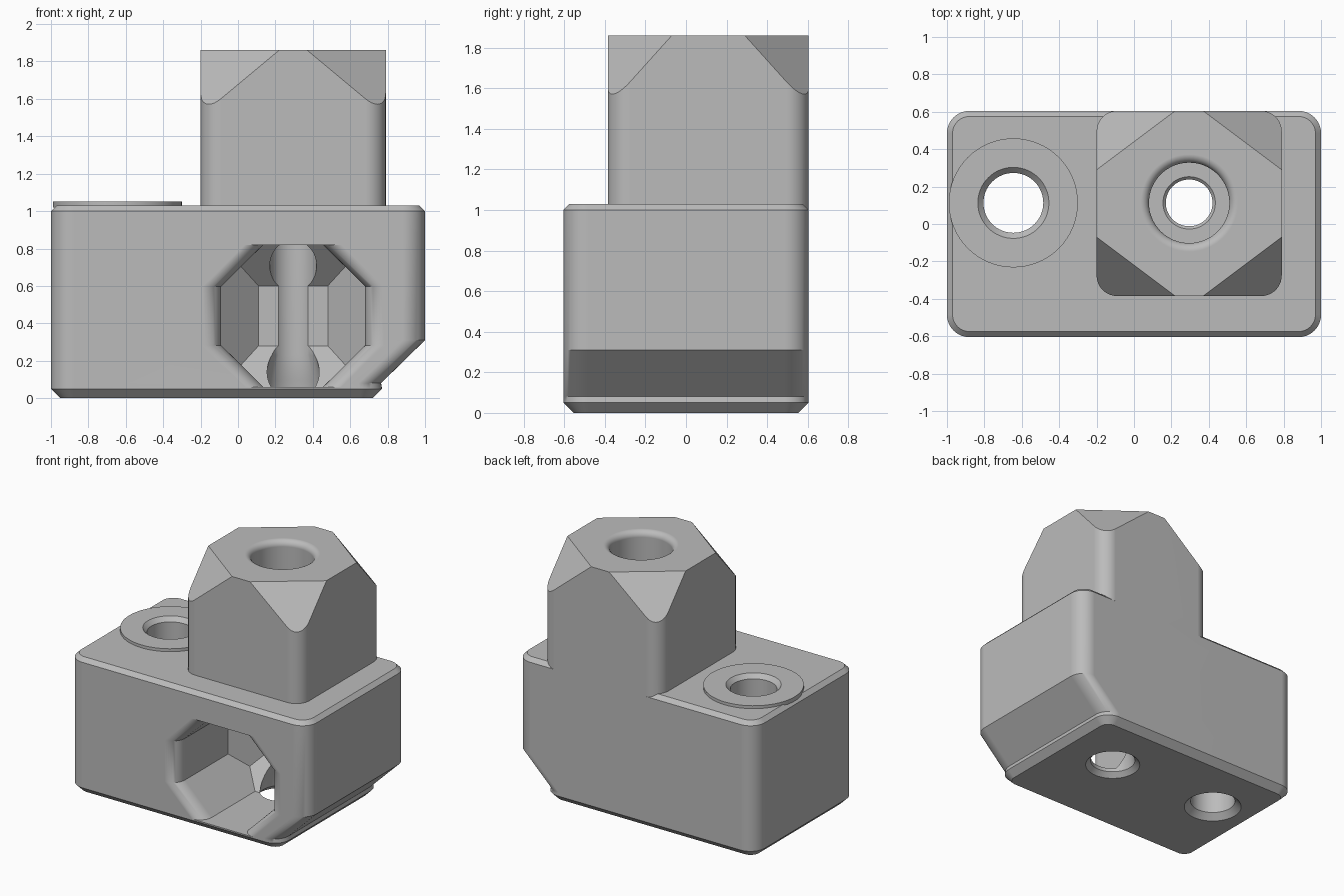
import bpy, bmesh, math
from mathutils import Vector

if "Cube" in bpy.data.objects:
    bpy.data.objects.remove(bpy.data.objects["Cube"])

grey = bpy.data.materials.new("light_grey")
grey.diffuse_color = (0.5, 0.5, 0.5, 1)
grey.use_nodes = True
grey.node_tree.nodes["Principled BSDF"].inputs["Base Color"].default_value = grey.diffuse_color


def loft(name, rings, cuts=()):
    """Skin closed rings, cap the ends, then slice off everything beyond each (point, normal) plane."""
    bm = bmesh.new()
    vs = [[bm.verts.new(p) for p in ring] for ring in rings]
    n = len(rings[0])
    for a, b in zip(vs, vs[1:]):
        for i in range(n):
            j = (i + 1) % n
            bm.faces.new((a[i], a[j], b[j], b[i]))
    bm.faces.new(vs[0])
    bm.faces.new(vs[-1])
    for co, no in cuts:
        geom = bm.verts[:] + bm.edges[:] + bm.faces[:]
        bmesh.ops.bisect_plane(bm, geom=geom, dist=1e-5, plane_co=co, plane_no=no, clear_outer=True)
        rim = [e for e in bm.edges if e.is_boundary]
        if rim:
            bmesh.ops.holes_fill(bm, edges=rim, sides=0)
    bmesh.ops.recalc_face_normals(bm, faces=bm.faces[:])
    me = bpy.data.meshes.new(name)
    bm.to_mesh(me)
    bm.free()
    me.materials.append(grey)
    ob = bpy.data.objects.new(name, me)
    bpy.context.collection.objects.link(ob)
    return ob


def rounded(z, x0, x1, y0, y1, r, n=10):
    ring = []
    corners = ((x1 - r, y1 - r), (x0 + r, y1 - r), (x0 + r, y0 + r), (x1 - r, y0 + r))
    for k, (cx, cy) in enumerate(corners):
        for i in range(n + 1):
            a = math.pi / 2 * (k + i / n)
            ring.append((cx + r * math.cos(a), cy + r * math.sin(a), z))
    return ring


def turned(name, cx, cy, profile, n=64):
    return loft(name, [[(cx + r * math.cos(2 * math.pi * i / n), cy + r * math.sin(2 * math.pi * i / n), z)
                        for i in range(n)] for r, z in profile])


def combine(target, other, op):
    m = target.modifiers.new(op, 'BOOLEAN')
    m.operation, m.object, m.solver = op, other, 'EXACT'
    bpy.context.view_layer.objects.active = target
    bpy.ops.object.modifier_apply(modifier=m.name)
    bpy.data.objects.remove(other)


# base block with chamfered rims and a sloped lower right end: (z, right x, inset)
Y = 0.605
base = loft("mount_block", [rounded(z, -1 + s, x, -Y + s, Y - s, 0.12 - s) for z, x, s in (
    (0, 0.72, 0.05), (0.05, 0.77, 0), (0.08, 0.765, 0), (0.31, 1, 0), (1.0, 1, 0), (1.03, 0.97, 0.03))])

# tower with four sliced top corners
X0, X1, Y0, TOP = -0.2, 0.79, -0.385, 1.86
cuts = []
for cx, sx in ((X0, -1), (X1, 1)):
    for cy, sy in ((Y0, -1), (Y, 1)):
        cuts.append((Vector((cx, cy, 1.51)), Vector((sx / 0.42, sy / 0.315, 1 / 0.35))))
tower = loft("tower", [rounded(z, X0, X1, Y0, Y, 0.11) for z in (0.9, TOP)], cuts)
combine(base, tower, 'UNION')

# raised ring round the left hole
HX, HY, BX = -0.645, 0.113, 0.295
combine(base, turned("washer", HX, HY, [(0.345, 1.02), (0.345, 1.052)]), 'UNION')

# octagonal front pocket: flared mouth, tapered back
CZ, AX, AZ, R = 0.44, 0.385, 0.38, 0.1
t = math.tan(math.pi / 8)
octagon = [(1, t), (t, 1), (-t, 1), (-1, t), (-1, -t), (-t, -1), (t, -1), (1, -t)]
steps = [(-0.75, R)]
for i in range(11):
    a = math.pi / 2 * i / 10
    steps.append((-Y + R * (1 - math.cos(a)), R * (1 - math.sin(a))))
steps.append((0.21, 0))
rings = [[(BX + AX * u + math.copysign(d, u), y, CZ + AZ * v) for u, v in octagon] for y, d in steps]
cuts = []
for s in (-1, 1):
    cuts.append((Vector((BX + s * AX, 0.01, CZ)), Vector((s, 1, 0))))
    cuts.append((Vector((BX, 0.01, CZ + s * AZ)), Vector((0, 0.22, s * 0.2))))
combine(base, loft("pocket", rings, cuts), 'DIFFERENCE')

# left through hole, countersunk at both ends
combine(base, turned("left_bore", HX, HY, [
    (0.205, -0.1), (0.205, 0), (0.16, 0.045), (0.16, 1.02), (0.19, 1.052), (0.19, 1.2)]), 'DIFFERENCE')

# stepped right bore with rounded mouth
profile = [(0.195, -0.1), (0.195, 0), (0.16, 0.035), (0.15, 0.1), (0.125, 0.23),
           (0.125, 0.985), (0.14, 1.0), (0.215, 1.0)]
for i in range(9):
    a = math.pi / 2 * i / 8
    profile.append((0.26 - 0.045 * math.cos(a), TOP - 0.045 * (1 - math.sin(a))))
profile.append((0.26, 2.0))
combine(base, turned("right_bore", BX, HY, profile), 'DIFFERENCE')

# soft shading on the rounded parts, flat faces kept flat
bpy.ops.object.select_all(action='DESELECT')
base.select_set(True)
bpy.context.view_layer.objects.active = base
bpy.ops.object.shade_smooth_by_angle(angle=math.radians(30))
w = base.modifiers.new("flat_faces", 'WEIGHTED_NORMAL')
w.keep_sharp = True
